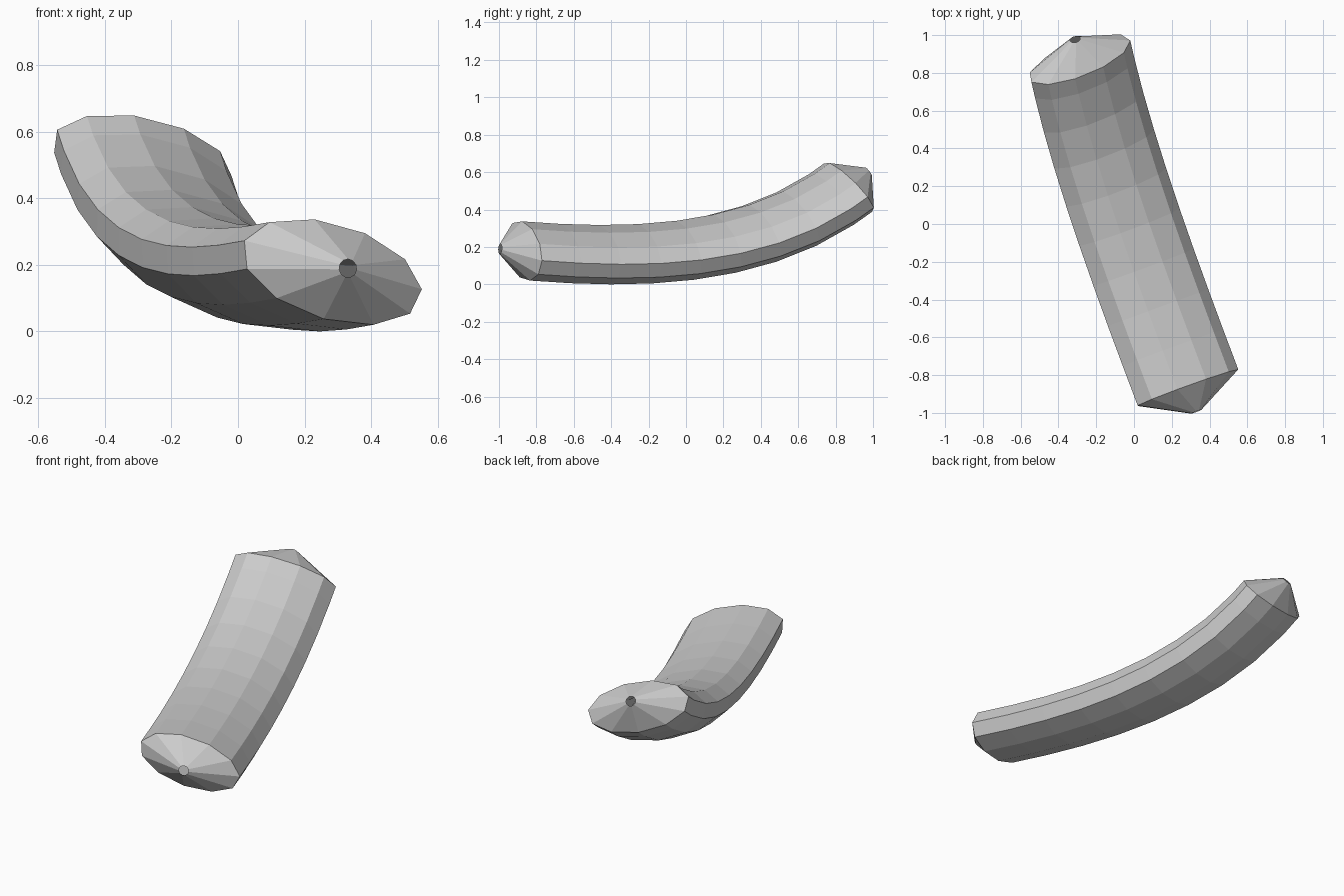
import bpy, bmesh, math
from mathutils import Vector

if "Cube" in bpy.data.objects:
    bpy.data.objects.remove(bpy.data.objects["Cube"])

SIDES = 11
# centre line of the bent body (cubic path, front to back)
P = [Vector(p) for p in ((.287, -.874, .179), (.064, -.287, .132),
                         (-.177, .375, .142), (-.284, .866, .52))]
WIDE = Vector((.27, .10, -.053))   # direction of the wide axis
TIP = .135                         # height of the conical ends


def path(t):
    s = 1 - t
    pos = P[0]*s**3 + P[1]*3*s*s*t + P[2]*3*s*t*t + P[3]*t**3
    tan = (P[1]-P[0])*s*s + (P[2]-P[1])*2*s*t + (P[3]-P[2])*t*t
    return pos, tan.normalized()


def ring(bm, t, push=0, hole=False):
    pos, tan = path(t)
    x = (WIDE - tan * WIDE.dot(tan)).normalized()
    y = x.cross(tan)
    a, b = (x*.292, x*-.038 + y*.147) if not hole else (x*.028, y*.028)
    verts = []
    for k in range(SIDES):
        g = math.tau * k / SIDES
        verts.append(bm.verts.new(pos + tan*push + a*math.cos(g) + b*math.sin(g)))
    return verts


bm = bmesh.new()
# small open tip, body rings, small open tip
rings = [ring(bm, 0, -TIP, True)]
rings += [ring(bm, t) for t in [i / 8.5 for i in range(9)] + [1]]
rings.append(ring(bm, 1, TIP, True))
for r, q in zip(rings, rings[1:]):
    for k in range(SIDES):
        n = (k + 1) % SIDES
        bm.faces.new((r[k], r[n], q[n], q[k]))
bmesh.ops.recalc_face_normals(bm, faces=bm.faces)

# centre the body and rest it on the ground
co = [v.co for v in bm.verts]
lo = [min(c[i] for c in co) for i in range(3)]
hi = [max(c[i] for c in co) for i in range(3)]
shift = Vector((-(lo[0]+hi[0])/2, -(lo[1]+hi[1])/2, -lo[2]))
bmesh.ops.translate(bm, verts=bm.verts, vec=shift)

mesh = bpy.data.meshes.new("bent_body")
bm.to_mesh(mesh)
bm.free()
bpy.context.collection.objects.link(bpy.data.objects.new("bent_body", mesh))
